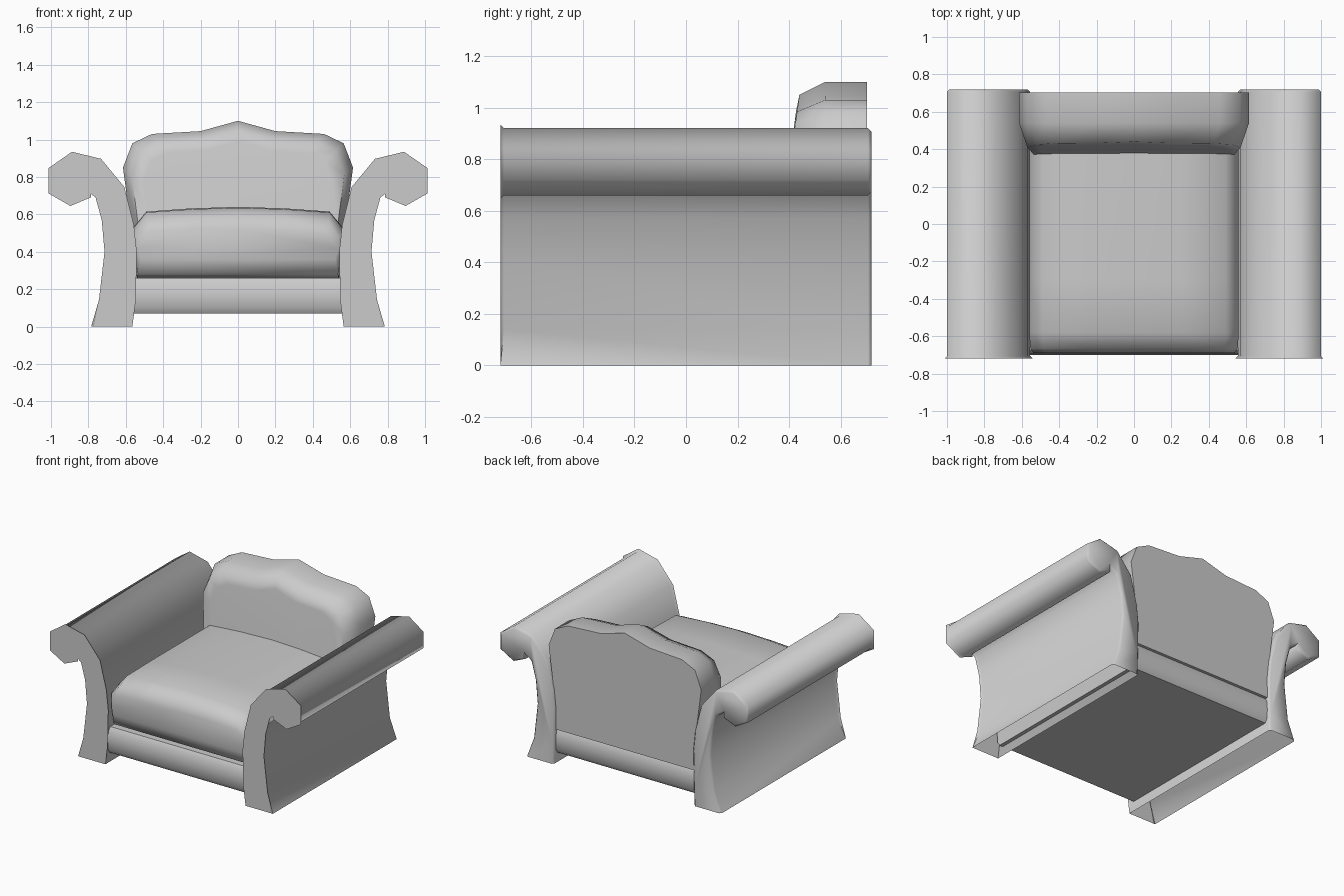
import bpy, bmesh, math

if "Cube" in bpy.data.objects:
    bpy.data.objects.remove(bpy.data.objects["Cube"])


def finish(name, bm, angle=60):
    bmesh.ops.recalc_face_normals(bm, faces=bm.faces)
    mesh = bpy.data.meshes.new(name)
    bm.to_mesh(mesh)
    bm.free()
    obj = bpy.data.objects.new(name, mesh)
    bpy.context.collection.objects.link(obj)
    bpy.ops.object.select_all(action='DESELECT')
    obj.select_set(True)
    bpy.context.view_layer.objects.active = obj
    bpy.ops.object.shade_smooth_by_angle(angle=math.radians(angle))
    return obj


def loft(rings):
    """Skin a list of equal-length closed rings and cap both ends."""
    bm = bmesh.new()
    loops = [[bm.verts.new(p) for p in ring] for ring in rings]
    n = len(loops[0])
    for a, b in zip(loops, loops[1:]):
        for i in range(n):
            j = (i + 1) % n
            bm.faces.new((a[i], a[j], b[j], b[i]))
    caps = [bm.faces.new(loops[0]), bm.faces.new(loops[-1])]
    return bm, caps


def mirrored(half):
    """Complete a right-half outline (bottom to top) across x = 0."""
    return half + [(-x, z) for x, z in reversed(half) if x > 0]


# Scroll arms: profile extruded front to back, chamfered ends, open underneath
arm_profile = [(0.565, 0), (0.56, 0.14), (0.555, 0.40), (0.57, 0.54), (0.62, 0.74),
               (0.74, 0.885), (0.885, 0.92), (1.0, 0.84), (1.0, 0.72), (0.895, 0.66),
               (0.80, 0.70), (0.80, 0.735), (0.75, 0.70), (0.715, 0.57), (0.70, 0.40),
               (0.73, 0.14), (0.785, 0)]
for side, label in ((1, "right_arm"), (-1, "left_arm")):
    bm, caps = loft([[(side * x, y, z) for x, z in arm_profile] for y in (-0.72, 0.72)])
    bottom = [f for f in bm.faces if all(v.co.z < 0.001 for v in f.verts)]
    bmesh.ops.delete(bm, geom=bottom, context='FACES_ONLY')
    edges = [e for f in caps for e in f.edges if not e.is_boundary]
    bmesh.ops.bevel(bm, geom=edges, offset=0.028, segments=1, affect='EDGES',
                    clamp_overlap=True)
    finish(label, bm)

# Base: box with softly rounded front and back rails
front = [(-0.675, 0.07), (-0.695, 0.10), (-0.70, 0.165), (-0.695, 0.23), (-0.675, 0.26)]
base_profile = front + [(-y, z) for y, z in reversed(front)]
bm, _ = loft([[(x, y, z) for y, z in base_profile] for x in (-0.59, 0.59)])
finish("base", bm, 50)

# Seat cushion: crowned section, rolled at the front
seat = mirrored([(0.54, 0.26), (0.56, 0.40), (0.56, 0.53), (0.49, 0.615), (0.25, 0.632), (0, 0.64)])
rings = []
for y, sx, z0, z1 in ((-0.69, 0.96, 0.36, 0.52), (-0.665, 0.99, 0.28, 0.59),
                      (-0.58, 1, 0.26, 0.635), (-0.3, 1, 0.26, 0.64), (0.45, 1, 0.26, 0.64)):
    rings.append([(x * sx, y, z0 + (z - 0.26) / 0.38 * (z1 - z0)) for x, z in seat])
bm, _ = loft(rings)
finish("seat_cushion", bm)

# Backrest: peaked outline, straight back, rounded and leaning front
outline = mirrored([(0.56, 0.25), (0.575, 0.55), (0.615, 0.85), (0.565, 0.98),
                    (0.46, 1.03), (0.20, 1.045), (0, 1.10)])


def lean(x, z, sx, drop, push):
    zz = z - drop * max(0, (z - 0.25) / 0.85)
    return (x * sx, 0.44 - (1.05 - zz) * 0.14 + push, zz)


bm, _ = loft([[(x, 0.703, z) for x, z in outline],
              [(x, 0.54, z) for x, z in outline],
              [lean(x, z, 0.925, 0.05, 0) for x, z in outline],
              [lean(x, z, 0.82, 0.11, -0.004) for x, z in outline]])
finish("backrest", bm)
